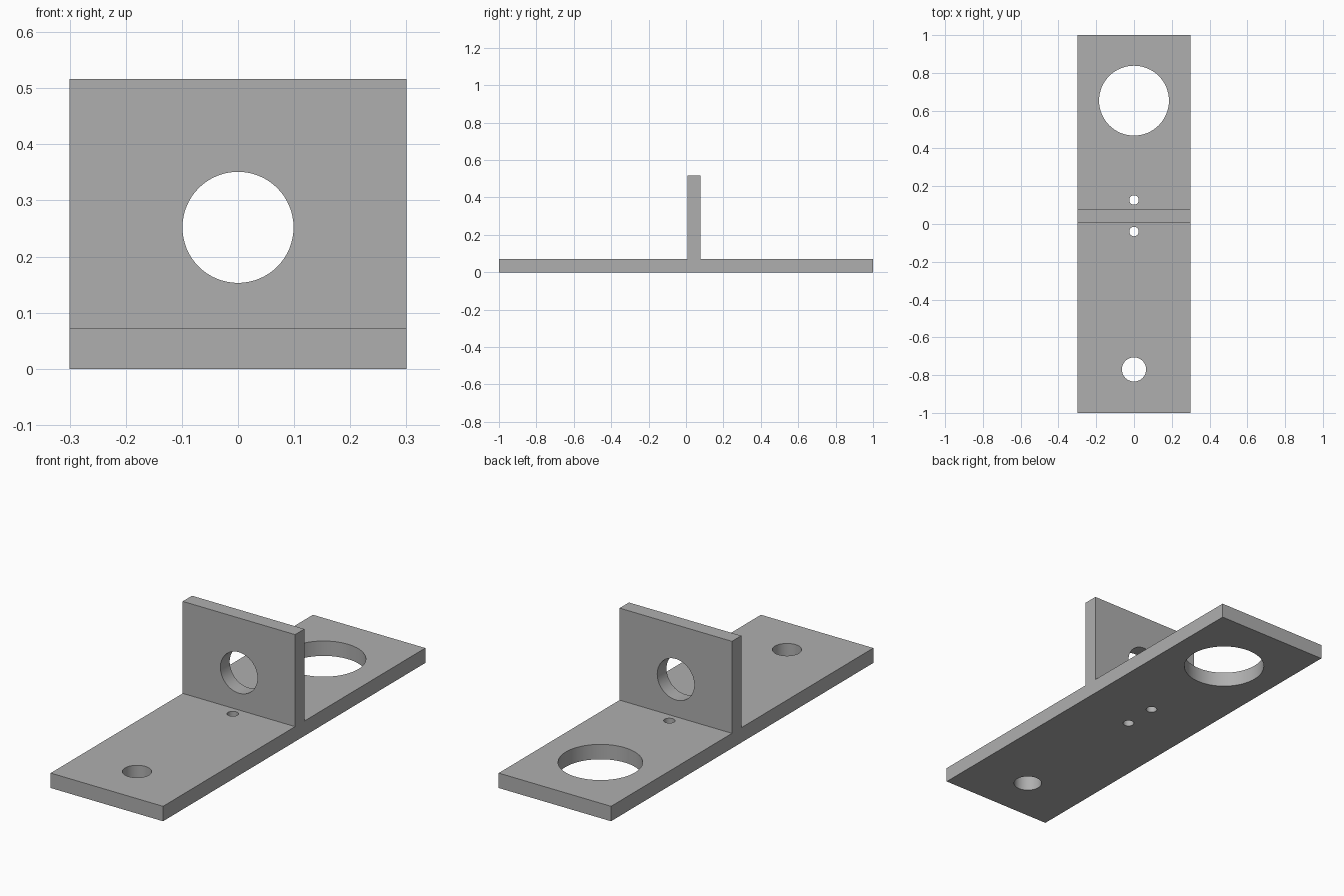
import bpy
import bmesh
from math import pi, radians

cube = bpy.data.objects.get("Cube")
if cube:
    bpy.data.objects.remove(cube, do_unlink=True)

HALF_WIDTH, HALF_LENGTH = 0.3, 1.0
THICKNESS, HEIGHT = 0.072, 0.516
WALL_FRONT, WALL_BACK = 0.007, 0.078

grey = bpy.data.materials.new("plain_grey")
grey.use_nodes = True
colour = (0.43, 0.43, 0.43, 1)
grey.diffuse_color = colour
grey.node_tree.nodes["Principled BSDF"].inputs["Base Color"].default_value = colour

# Bracket: inverted T profile in the y-z plane, extruded across x
profile = [(-HALF_LENGTH, 0), (HALF_LENGTH, 0), (HALF_LENGTH, THICKNESS),
           (WALL_BACK, THICKNESS), (WALL_BACK, HEIGHT), (WALL_FRONT, HEIGHT),
           (WALL_FRONT, THICKNESS), (-HALF_LENGTH, THICKNESS)]
bm = bmesh.new()
face = bm.faces.new([bm.verts.new((-HALF_WIDTH, y, z)) for y, z in profile])
extruded = bmesh.ops.extrude_face_region(bm, geom=[face])["geom"]
bmesh.ops.translate(bm, vec=(2 * HALF_WIDTH, 0, 0),
                    verts=[v for v in extruded if isinstance(v, bmesh.types.BMVert)])
bmesh.ops.recalc_face_normals(bm, faces=bm.faces)
mesh = bpy.data.meshes.new("bracket")
bm.to_mesh(mesh)
bm.free()
mesh.materials.append(grey)
bracket = bpy.data.objects.new("bracket", mesh)
bpy.context.collection.objects.link(bracket)


def drill(name, radius, location, tilt=0):
    """Cut a round hole through the bracket."""
    bpy.ops.mesh.primitive_cylinder_add(vertices=64, radius=radius, depth=0.2,
                                        location=location, rotation=(tilt, 0, 0))
    cutter = bpy.context.object
    cutter.name = name
    cutter.hide_render = True
    cutter.data.materials.append(grey)
    bpy.ops.object.select_all(action="DESELECT")
    bracket.select_set(True)
    bpy.context.view_layer.objects.active = bracket
    cut = bracket.modifiers.new(name, "BOOLEAN")
    cut.operation, cut.solver, cut.object = "DIFFERENCE", "EXACT", cutter
    bpy.ops.object.modifier_apply(modifier=cut.name)
    bpy.data.objects.remove(cutter, do_unlink=True)


# Holes in the base plate, from back to front
drill("large_hole", 0.185, (0, 0.653, 0))
drill("back_pin_hole", 0.025, (0, 0.127, 0))
drill("front_pin_hole", 0.025, (0, -0.04, 0))
drill("mounting_hole", 0.064, (0, -0.77, 0))

# Hole through the upright plate
drill("upright_hole", 0.099, (0, (WALL_FRONT + WALL_BACK) / 2, 0.252), pi / 2)

bpy.ops.object.shade_smooth_by_angle(angle=radians(30))
